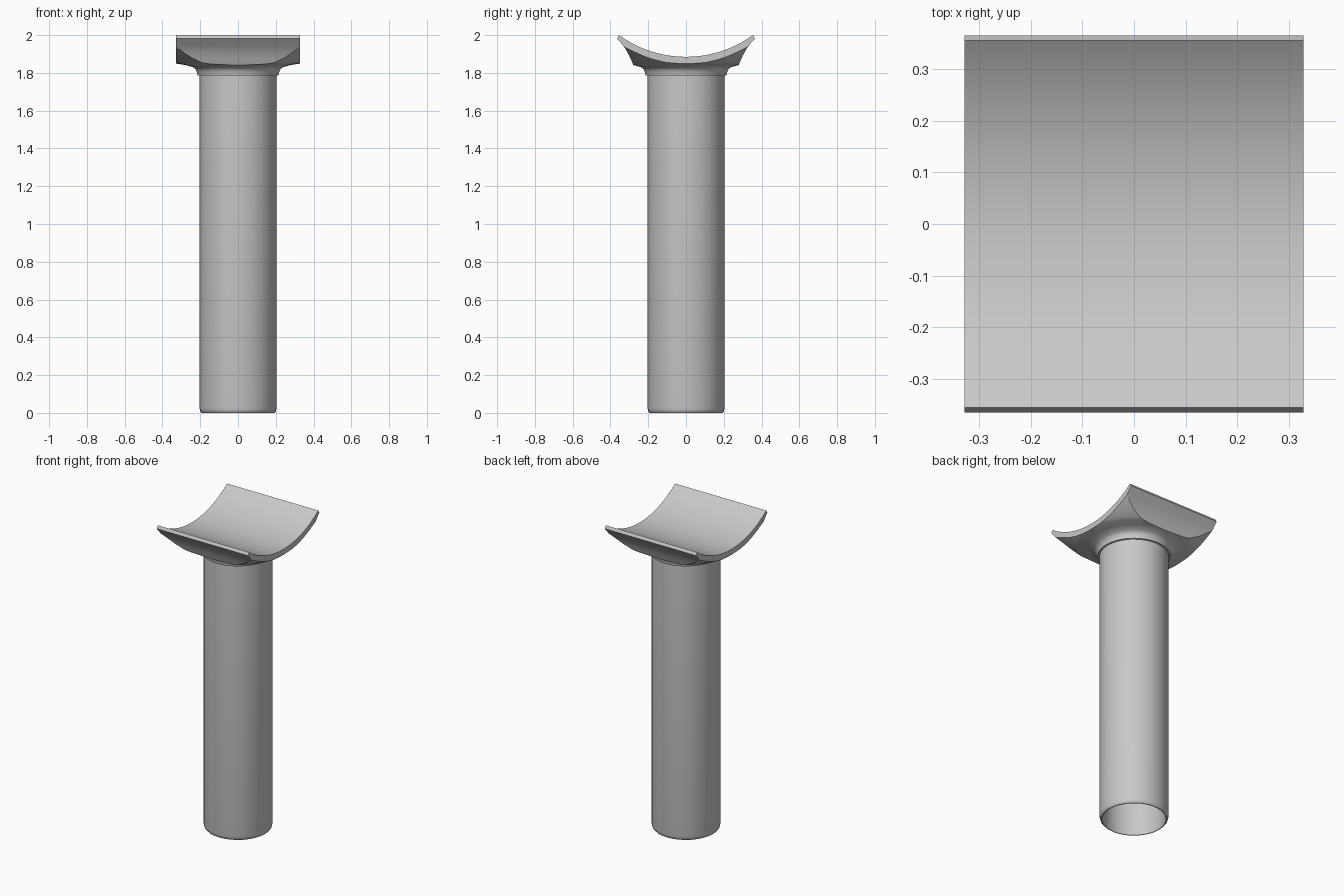
import bpy, bmesh, math

cube = bpy.data.objects.get("Cube")
if cube:
    bpy.data.objects.remove(cube, do_unlink=True)

grey = bpy.data.materials.new("plain_grey")
grey.use_nodes = True
grey.diffuse_color = (0.58, 0.58, 0.58, 1)
grey.node_tree.nodes["Principled BSDF"].inputs["Base Color"].default_value = grey.diffuse_color


def make_object(name, bm):
    bmesh.ops.remove_doubles(bm, verts=bm.verts, dist=1e-5)
    bmesh.ops.recalc_face_normals(bm, faces=bm.faces)
    mesh = bpy.data.meshes.new(name)
    bm.to_mesh(mesh)
    bm.free()
    mesh.materials.append(grey)
    obj = bpy.data.objects.new(name, mesh)
    bpy.context.collection.objects.link(obj)
    return obj


def lathe(name, profile, sides, closed=False):
    """Spin a radius/height profile around the z axis."""
    bm = bmesh.new()
    verts = [bm.verts.new((r, 0, z)) for r, z in profile]
    pairs = list(zip(verts, verts[1:]))
    if closed:
        pairs.append((verts[-1], verts[0]))
    edges = [bm.edges.new(p) for p in pairs]
    bmesh.ops.spin(bm, geom=verts + edges, cent=(0, 0, 0), axis=(0, 0, 1),
                   angle=math.tau, steps=sides, use_merge=False)
    return make_object(name, bm)


def extrude_x(name, profile, half):
    """Extrude a y/z outline along x."""
    bm = bmesh.new()
    face = bm.faces.new([bm.verts.new((-half, y, z)) for y, z in profile])
    new = bmesh.ops.extrude_face_region(bm, geom=[face])["geom"]
    bmesh.ops.translate(bm, vec=(2 * half, 0, 0),
                        verts=[v for v in new if isinstance(v, bmesh.types.BMVert)])
    return make_object(name, bm)


def smooth(obj, degrees):
    bpy.ops.object.select_all(action="DESELECT")
    obj.select_set(True)
    bpy.context.view_layer.objects.active = obj
    bpy.ops.object.shade_smooth_by_angle(angle=math.radians(degrees))


# Hollow post with a rounded foot
post = lathe("post", [(0.185, 1.8), (0.185, 0.012), (0.188, 0.0), (0.193, 0.0),
                      (0.2, 0.008), (0.203, 0.024), (0.203, 1.8)], 32, closed=True)
smooth(post, 35)

# Saddle block: cradle arc on top, hollowed slopes below the two lips
radius, low, steps = 0.605, 1.885, 24
reach = math.asin(0.355 / radius)
cradle = []
for i in range(steps + 1):
    a = reach * (2 * i / steps - 1)
    cradle.append((radius * math.sin(a), low + radius * (1 - math.cos(a))))
slope = [(0.365, 1.982), (0.343, 1.957), (0.322, 1.93), (0.3, 1.89), (0.28, 1.845), (0.262, 1.77)]
outline = cradle + slope + [(-y, z) for y, z in reversed(slope)]
saddle = extrude_x("saddle", outline, 0.328)

# Trumpet flare that shapes the underside of the saddle
flare = lathe("flare_cutter", [(0, 1.785), (0.214, 1.785), (0.217, 1.8), (0.222, 1.816),
                               (0.235, 1.829), (0.28, 1.842), (0.328, 1.849), (0.345, 1.856),
                               (0.384, 1.88), (0.42, 1.906), (0.46, 1.936), (0.54, 2.0),
                               (0.54, 2.1), (0, 2.1)], 64)
flare.hide_render = True
cut = saddle.modifiers.new("flare", "BOOLEAN")
cut.operation = "INTERSECT"
cut.solver = "EXACT"
cut.object = flare
bpy.context.view_layer.objects.active = saddle
bpy.ops.object.modifier_apply(modifier=cut.name)
bpy.data.objects.remove(flare, do_unlink=True)
smooth(saddle, 30)
